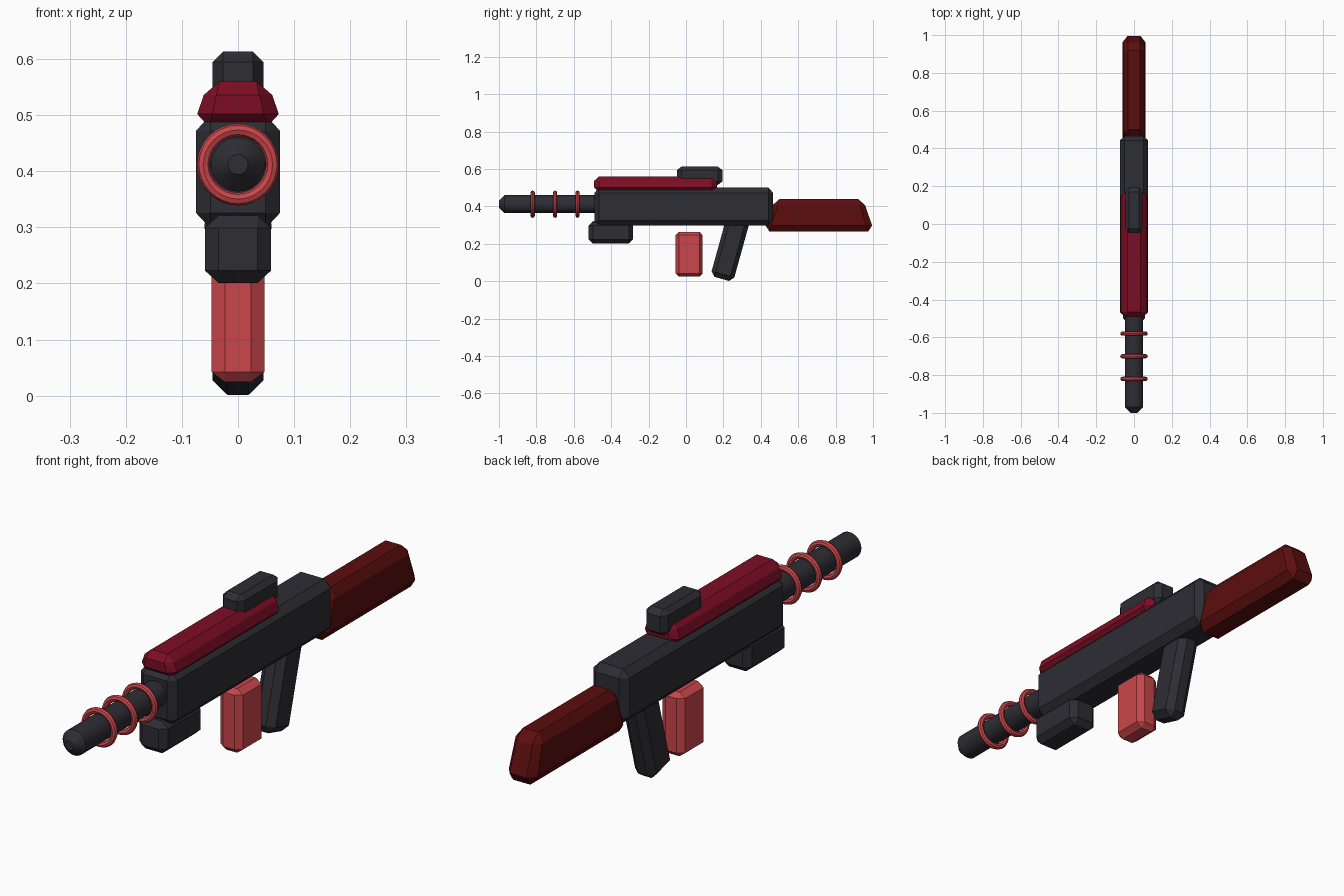
import bpy, bmesh, math
from mathutils import Vector, Matrix

if "Cube" in bpy.data.objects:
    bpy.data.objects.remove(bpy.data.objects["Cube"])


def material(name, rgb):
    m = bpy.data.materials.new(name)
    m.diffuse_color = (*rgb, 1)
    m.use_nodes = True
    m.node_tree.nodes["Principled BSDF"].inputs["Base Color"].default_value = m.diffuse_color
    return m


DARK = material("dark_gunmetal", (0.026, 0.026, 0.034))
CRIMSON = material("crimson", (0.205, 0.004, 0.017))
RED = material("bright_red", (0.60, 0.062, 0.070))
MAROON = material("maroon", (0.107, 0.004, 0.004))


def finish(name, bm, mat):
    bmesh.ops.recalc_face_normals(bm, faces=bm.faces[:])
    me = bpy.data.meshes.new(name)
    bm.to_mesh(me)
    bm.free()
    me.materials.append(mat)
    ob = bpy.data.objects.new(name, me)
    bpy.context.collection.objects.link(ob)
    return ob


def hull(name, points, mat):
    """Convex solid around the points, with coplanar triangles merged."""
    bm = bmesh.new()
    for p in points:
        bm.verts.new(p)
    bmesh.ops.convex_hull(bm, input=bm.verts[:])
    bmesh.ops.dissolve_limit(bm, angle_limit=0.01, verts=bm.verts[:], edges=bm.edges[:])
    return finish(name, bm, mat)


def chamfer_box(name, mat, centre, half, cut, taper=(1, 1), tilt=0):
    """Box with chamfered edges; taper scales x and y towards the top, tilt turns about x."""
    rot = Matrix.Rotation(tilt, 3, 'X')
    pts = []
    for sx in (-1, 1):
        for sy in (-1, 1):
            for sz in (-1, 1):
                for full in range(3):
                    p = [s * (half[i] - (0 if i == full else cut[i]))
                         for i, s in enumerate((sx, sy, sz))]
                    t = (p[2] / half[2] + 1) / 2
                    p[0] *= 1 + (taper[0] - 1) * t
                    p[1] *= 1 + (taper[1] - 1) * t
                    pts.append(rot @ Vector(p) + Vector(centre))
    return hull(name, pts, mat)


# Main body, sight and front grip block
chamfer_box("body", DARK, (0, -0.012, 0.399), (0.075, 0.478, 0.101), (0.026, 0.024, 0.028))
chamfer_box("sight", DARK, (0, 0.073, 0.564), (0.045, 0.121, 0.049), (0.018, 0.024, 0.018))
chamfer_box("front_block", DARK, (0, -0.402, 0.261), (0.059, 0.118, 0.060), (0.024, 0.022, 0.022))

# Tapered top cover and shoulder stock
chamfer_box("top_cover", CRIMSON, (0, -0.163, 0.519), (0.081, 0.329, 0.041),
            (0.030, 0.026, 0.024), taper=(0.65, 1))
chamfer_box("stock", MAROON, (0, 0.710, 0.3525), (0.061, 0.2965, 0.0875),
            (0.025, 0.033, 0.033), taper=(0.88, 0.795))

# Magazine and slanted rear grip
chamfer_box("magazine", RED, (0, 0.017, 0.144), (0.047, 0.072, 0.120), (0.024, 0.017, 0.018))
chamfer_box("rear_grip", DARK, (0, 0.239, 0.186), (0.045, 0.063, 0.180),
            (0.026, 0.022, 0.026), tilt=-math.radians(15.5))

# Barrel with chamfered ends
AXIS_Z, SIDES = 0.412, 32
hull("barrel", [(r * math.cos(a), y, AXIS_Z + r * math.sin(a))
                for y, r in ((-1, 0.018), (-0.97, 0.048), (-0.48, 0.048), (-0.45, 0.018))
                for a in (2 * math.pi * i / SIDES for i in range(SIDES))], DARK)

# Three rings around the barrel
for n, y in enumerate((-0.82, -0.70, -0.58)):
    bpy.ops.mesh.primitive_torus_add(major_segments=32, minor_segments=8,
                                     major_radius=0.0615, minor_radius=0.0115,
                                     location=(0, y, AXIS_Z), rotation=(math.pi / 2, 0, 0))
    ring = bpy.context.object
    ring.name = f"barrel_ring_{n + 1}"
    ring.data.materials.append(RED)
